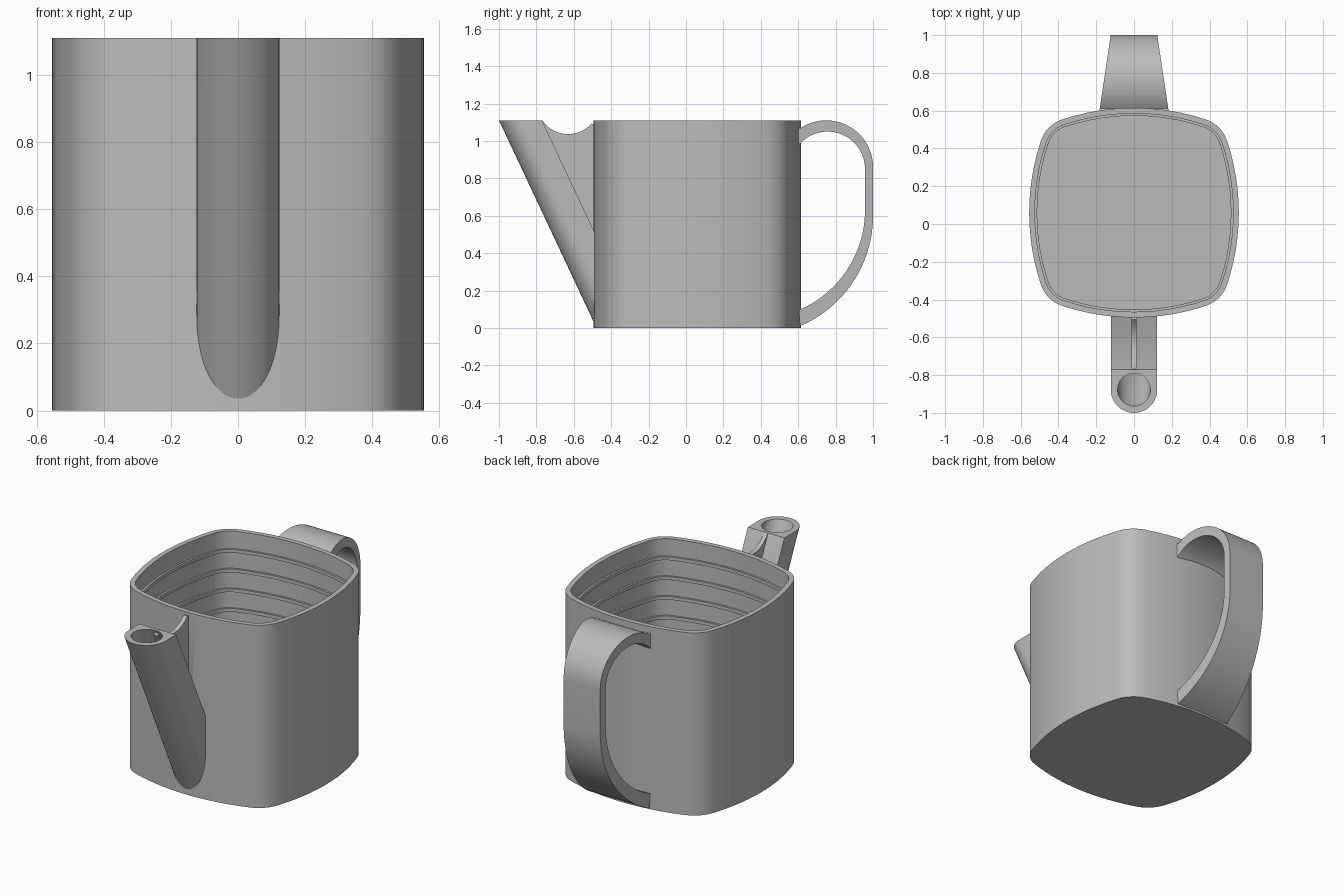
import bpy, bmesh, math
from mathutils import Vector

cube = bpy.data.objects.get("Cube")
if cube:
    bpy.data.objects.remove(cube)

grey = bpy.data.materials.new("plain_grey")
grey.use_nodes = True
GREY = (0.5, 0.5, 0.5, 1)
grey.diffuse_color = GREY
grey.node_tree.nodes["Principled BSDF"].inputs["Base Color"].default_value = GREY

HEIGHT, HALF, CENTRE_Y, WALL, FLOOR = 1.11, 0.555, 0.06, 0.03, 0.04
SLOPE = 0.47            # spout lean, y per z
SPOUT_R, HOLE_R = 0.123, 0.087
SPOUT_Y = -1 + SPOUT_R  # spout centre at the tip


def loft(name, rings):
    """Closed solid through rings of equal point count."""
    bm = bmesh.new()
    loops = [[bm.verts.new(p) for p in ring] for ring in rings]
    n = len(loops[0])
    for a, b in zip(loops, loops[1:]):
        for i in range(n):
            j = (i + 1) % n
            bm.faces.new((a[i], a[j], b[j], b[i]))
    bm.faces.new(loops[0][::-1])
    bm.faces.new(loops[-1])
    bmesh.ops.recalc_face_normals(bm, faces=bm.faces)
    mesh = bpy.data.meshes.new(name)
    bm.to_mesh(mesh)
    bm.free()
    mesh.materials.append(grey)
    obj = bpy.data.objects.new(name, mesh)
    bpy.context.collection.objects.link(obj)
    return obj


def arc(cx, cy, r, start, end, steps):
    angles = [math.radians(start + (end - start) * i / steps) for i in range(steps + 1)]
    return [(cx + r * math.cos(a), cy + r * math.sin(a)) for a in angles]


def body_ring(inset, z):
    """Bulged square with round corners, moved inwards by inset."""
    side_r, turn = 1.2, 18.5
    t = math.radians(turn)
    reach = (side_r - HALF) / (math.cos(t) - math.sin(t))
    corner, corner_r = reach * math.sin(t), side_r - reach
    quarter = arc(HALF - side_r, 0, side_r - inset, -turn, turn, 12)
    quarter += arc(corner, corner, corner_r - inset, turn, 90 - turn, 12)[1:-1]
    ring = []
    for k in range(4):
        c, s = round(math.cos(k * math.pi / 2)), round(math.sin(k * math.pi / 2))
        ring += [Vector((c * x - s * y, s * x + c * y + CENTRE_Y, z)) for x, y in quarter]
    return ring


def slanted(name, plan, low, high):
    """Prism of a plan outline that leans along the spout."""
    return loft(name, [[(x, y + SLOPE * (HEIGHT - z), z) for x, y in plan] for z in (low, high)])


def across(name, profile, half_width):
    """Side profile (y, z) given a width that may depend on y."""
    return loft(name, [[(s * half_width(y), y, z) for y, z in profile] for s in (-1, 1)])


def cut(obj, cutter):
    mod = obj.modifiers.new("cut", "BOOLEAN")
    mod.operation, mod.solver, mod.object = "DIFFERENCE", "EXACT", cutter
    bpy.context.view_layer.objects.active = obj
    bpy.ops.object.modifier_apply(modifier=mod.name)


# Body: outer wall, rim, ridged inner wall, floor
section = [(0, 0), (0, HEIGHT), (WALL, HEIGHT)]
for i in range(8):
    z = HEIGHT - 0.105 - 0.12 * i
    section += [(WALL, z), (WALL + 0.012, z), (WALL + 0.012, z - 0.02), (WALL, z - 0.02)]
section.append((WALL, FLOOR))
body = loft("body", [body_ring(d, z) for d, z in section])

# Spout: round front, flat back
plan = arc(0, SPOUT_Y, SPOUT_R, 180, 360, 32) + [(SPOUT_R, -0.77), (-SPOUT_R, -0.77)]
spout = slanted("spout", plan, 0.01, HEIGHT)

# Thin web between spout and body, with a hollowed top
web_profile = arc(-0.63, 1.205, 0.168, 214.5, 318, 24)
web_profile += [(-0.45, 1.08), (-0.45, 0.45), (-0.5, 0.45), (-0.79, 1.08)]
web = across("spout_web", web_profile, lambda y: 0.013)

# Handle: curved strap, narrower away from the body
outer = [(0.54, 1.0)] + arc(0.75, 0.86, 0.25, 124, 0, 24) + arc(0.359, 0.6, 0.641, 0, -67, 24)
inner = arc(0.377, 0.63, 0.58, -67, 0, 24) + arc(0.757, 0.85, 0.2, 0, 140, 24)
outer[0] = (0.59, 1.077)
handle = across("handle", outer + inner, lambda y: 0.123 + (1 - y) * 0.15)

# Trim attached parts inside the wall, then bore the spout through to the cavity
core = loft("core_cutter", [body_ring(WALL / 2, z) for z in (-0.1, HEIGHT + 0.1)])
for part in (spout, web, handle):
    cut(part, core)
bore = slanted("bore_cutter", arc(0, SPOUT_Y, HOLE_R, 0, 352.5, 47), FLOOR + 0.002, HEIGHT + 0.05)
for part in (body, spout):
    cut(part, bore)
for helper in (core, bore):
    bpy.data.objects.remove(helper)

# Smooth curved faces, keep creases sharp
for part in (body, spout, web, handle):
    bpy.ops.object.select_all(action="DESELECT")
    part.select_set(True)
    bpy.context.view_layer.objects.active = part
    bpy.ops.object.shade_smooth_by_angle(angle=math.radians(30))
